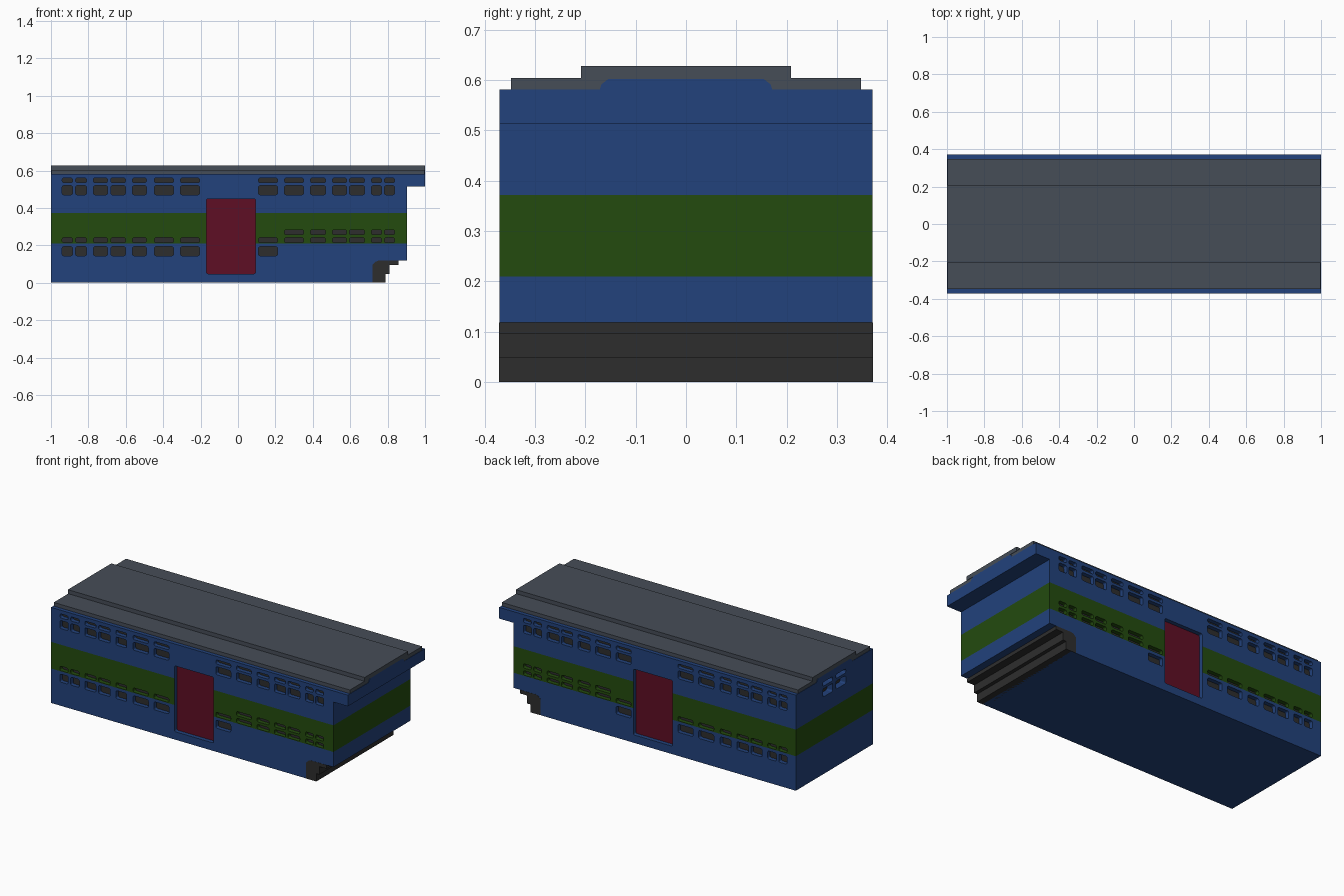
import bpy
import bmesh
import math

if "Cube" in bpy.data.objects:
    bpy.data.objects.remove(bpy.data.objects["Cube"], do_unlink=True)


def make_material(name, rgb):
    mat = bpy.data.materials.new(name)
    mat.use_nodes = True
    mat.diffuse_color = (*rgb, 1)
    bsdf = mat.node_tree.nodes["Principled BSDF"]
    bsdf.inputs["Base Color"].default_value = (*rgb, 1)
    bsdf.inputs["Roughness"].default_value = 0.7
    return mat


MATS = [
    make_material("blue paint", (0.016, 0.054, 0.200)),
    make_material("green stripe", (0.017, 0.070, 0.0045)),
    make_material("red door", (0.114, 0.0045, 0.018)),
    make_material("roof grey", (0.061, 0.074, 0.096)),
    make_material("dark trim", (0.027, 0.027, 0.027)),
]
BLUE, GREEN, RED, GREY, DARK = range(5)
STRIPE_LOW, STRIPE_HIGH = 0.21, 0.372
HALF_W = 0.371


def prism(bm, points, axis, start, end, side_mat, end_mat):
    """Extrude a 2D outline along x or y; returns nothing, adds to bm."""
    def place(p, t):
        return (t, p[0], p[1]) if axis == "x" else (p[0], t, p[1])
    a = [bm.verts.new(place(p, start)) for p in points]
    b = [bm.verts.new(place(p, end)) for p in points]
    faces = [bm.faces.new(a), bm.faces.new(b)]
    n = len(points)
    for i in range(n):
        j = (i + 1) % n
        f = bm.faces.new((a[i], a[j], b[j], b[i]))
        f.material_index = side_mat
        faces.append(f)
    faces[0].material_index = faces[1].material_index = end_mat
    bmesh.ops.recalc_face_normals(bm, faces=faces)


def finish(bm, name):
    mesh = bpy.data.meshes.new(name)
    bm.to_mesh(mesh)
    bm.free()
    for m in MATS:
        mesh.materials.append(m)
    obj = bpy.data.objects.new(name, mesh)
    bpy.context.collection.objects.link(obj)
    return obj


def solid(name, points, axis, start, end, mat):
    bm = bmesh.new()
    prism(bm, points, axis, start, end, mat, mat)
    return finish(bm, name)


def rect(half, low, high):
    return [(-half, low), (half, low), (half, high), (-half, high)]


def rounded(u0, u1, z0, z1, r, steps=3):
    """Outline of a rectangle with rounded corners."""
    pts = []
    corners = [(u1 - r, z1 - r), (u0 + r, z1 - r), (u0 + r, z0 + r), (u1 - r, z0 + r)]
    for k, (cu, cz) in enumerate(corners):
        for s in range(steps + 1):
            ang = (k + s / steps) * math.pi / 2
            pts.append((cu + r * math.cos(ang), cz + r * math.sin(ang)))
    return pts


# Main body: side profile with the overhang at one end, striped by height
bm = bmesh.new()
prism(bm, [(-1, 0), (0.75, 0), (0.75, 0.118), (0.903, 0.118), (0.903, 0.514),
           (1, 0.514), (1, 0.582), (-1, 0.582)], "y", -HALF_W, HALF_W, BLUE, BLUE)
for z in (STRIPE_LOW, STRIPE_HIGH):
    bmesh.ops.bisect_plane(bm, geom=bm.verts[:] + bm.edges[:] + bm.faces[:],
                           plane_co=(0, 0, z), plane_no=(0, 0, 1))
for f in bm.faces:
    if STRIPE_LOW < f.calc_center_median().z < STRIPE_HIGH:
        f.material_index = GREEN
body = finish(bm, "body")

# Openings: windows and doors on both long sides, windows on the plain end
cut = bmesh.new()


def opening(u0, u1, z0, z1, axis, outer, inner, pane, r):
    reveal = GREEN if pane == DARK and STRIPE_LOW < z0 < STRIPE_HIGH else BLUE
    prism(cut, rounded(u0, u1, z0, z1, r), axis, outer, inner, reveal, pane)


LEFT = [(-0.94, -0.885), (-0.868, -0.81), (-0.773, -0.698), (-0.68, -0.602),
        (-0.564, -0.49), (-0.447, -0.345), (-0.307, -0.206)]
RIGHT = [(0.11, 0.211), (0.249, 0.35), (0.388, 0.468), (0.505, 0.58),
         (0.596, 0.676), (0.714, 0.767), (0.783, 0.837)]
UPPER = [(0.47, 0.519), (0.535, 0.56)]
LOWER = [(0.144, 0.193), (0.214, 0.241)]
RAISED = [(0.214, 0.241), (0.257, 0.283)]

for side in (-1, 1):
    for x0, x1 in LEFT + RIGHT:
        lower = RAISED if x0 > 0.22 else LOWER
        for z0, z1 in UPPER + lower:
            opening(x0, x1, z0, z1, "y", side * 0.4, side * (HALF_W - 0.025), DARK, 0.009)
    opening(-0.168, 0.094, 0.048, 0.449, "y", side * 0.4, side * (HALF_W - 0.025), RED, 0.008)
    u0, u1 = sorted((side * 0.016, side * 0.11))
    for z0, z1 in UPPER:
        opening(u0, u1, z0, z1, "x", -1.05, -0.96, DARK, 0.009)

cutter = finish(cut, "opening_cutter")
cutter.hide_render = True
mod = body.modifiers.new("openings", "BOOLEAN")
mod.operation = "DIFFERENCE"
mod.solver = "EXACT"
mod.material_mode = "TRANSFER"
mod.object = cutter
bpy.context.view_layer.objects.active = body
bpy.ops.object.modifier_apply(modifier=mod.name)
bpy.data.objects.remove(cutter, do_unlink=True)

# Stepped dark underside below the overhanging end
solid("entry_steps", [(0.72, -0.0), (0.788, 0), (0.788, 0.048), (0.81, 0.048), (0.81, 0.096),
                      (0.858, 0.096), (0.858, 0.118), (0.75, 0.118), (0.735, 0.112),
                      (0.72, 0.098)], "y", -HALF_W - 0.001, HALF_W + 0.001, DARK)

# Two-tier roof
solid("roof_lower_tier", rect(0.348, 0.58, 0.604), "x", -0.998, 0.998, GREY)
solid("roof_upper_tier", rect(0.209, 0.602, 0.628), "x", -1, 1, GREY)

# Low gable showing at both ends of the roof
solid("roof_gable", [(-0.172, 0.58), (0.172, 0.58), (0.168, 0.592), (0.153, 0.6035),
                     (-0.153, 0.6035), (-0.168, 0.592)], "x", -1, 1, BLUE)
